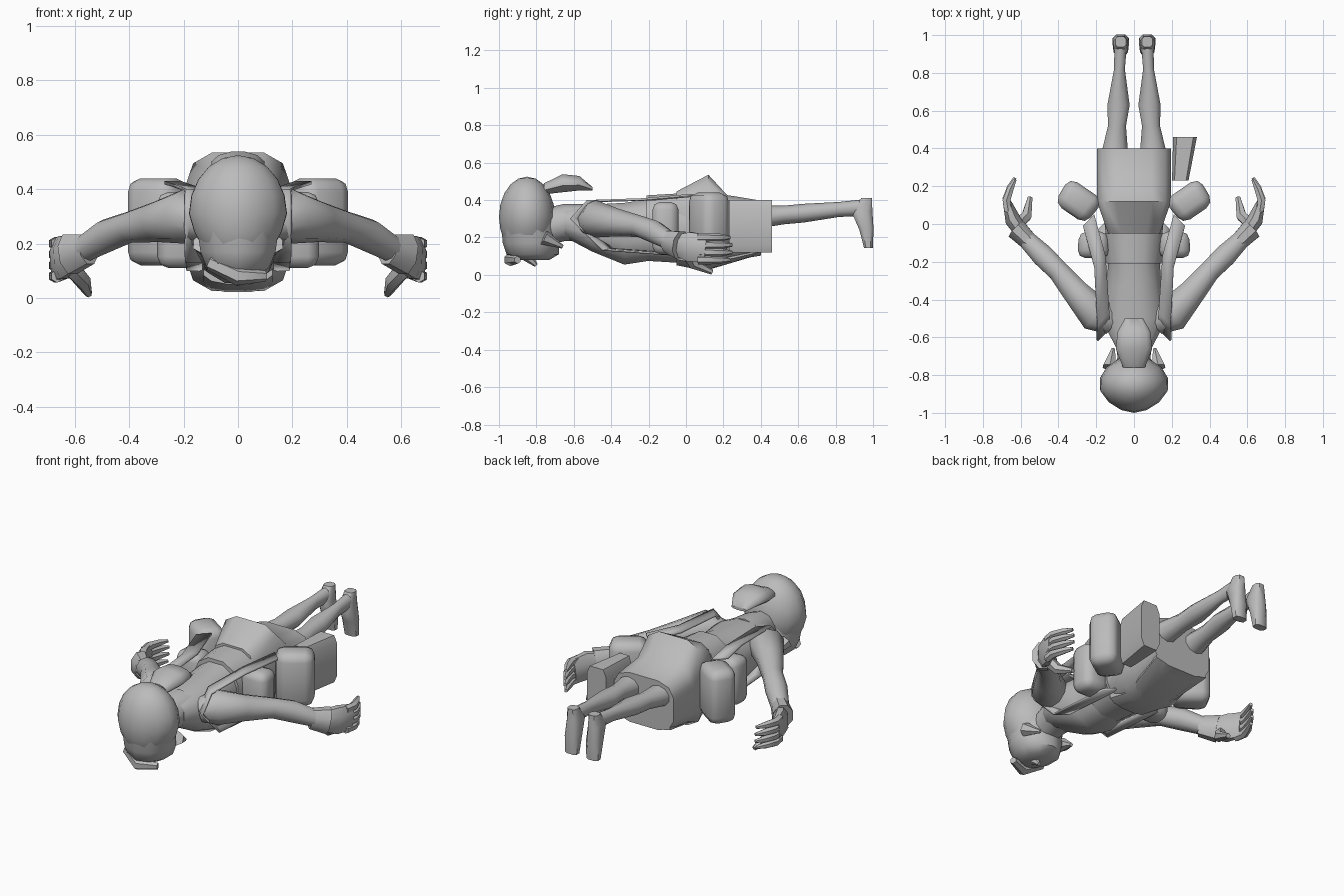
import bpy, bmesh, math
from mathutils import Vector, Matrix

if "Cube" in bpy.data.objects:
    bpy.data.objects.remove(bpy.data.objects["Cube"])

SHADE = (.5, .5, .5, 1)
grey = bpy.data.materials.new("plain grey")
grey.use_nodes = True
grey.diffuse_color = SHADE
grey.node_tree.nodes["Principled BSDF"].inputs["Base Color"].default_value = SHADE

ALONG, UPRIGHT = Vector((0, 1, 0)), Vector((0, 0, 1))


def finish(name, bm, mirrored=False, thickness=0, smooth_angle=50):
    """Turn a bmesh into a shaded object, optionally thickened and mirrored in x."""
    bmesh.ops.recalc_face_normals(bm, faces=bm.faces)
    mesh = bpy.data.meshes.new(name)
    bm.to_mesh(mesh)
    bm.free()
    mesh.materials.append(grey)
    part = bpy.data.objects.new(name, mesh)
    bpy.context.collection.objects.link(part)
    bpy.ops.object.select_all(action='DESELECT')
    part.select_set(True)
    bpy.context.view_layer.objects.active = part
    bpy.ops.object.shade_smooth_by_angle(angle=math.radians(smooth_angle))
    if thickness:
        part.modifiers.new("thickness", 'SOLIDIFY').thickness = thickness
    if mirrored:
        part.modifiers.new("other side", 'MIRROR').use_mirror_merge = False
    return part


def loft(name, path, widths, heights=None, sides=10, roundness=1.0, axis=None, mirrored=False):
    """Join rings along a path; each ring has a half width and a half height."""
    bm = bmesh.new()
    points = [Vector(point) for point in path]
    heights = heights or widths
    loops = []
    for index, (centre, width, height) in enumerate(zip(points, widths, heights)):
        before = points[max(index - 1, 0)]
        after = points[min(index + 1, len(points) - 1)]
        direction = axis or (after - before).normalized()
        reference = ALONG if abs(direction.z) > .9 else UPRIGHT
        across = direction.cross(reference).normalized()
        over = across.cross(direction)
        loop = []
        for corner in range(sides):
            angle = math.tau * (corner + .5) / sides
            c, s = math.cos(angle), math.sin(angle)
            sideways = math.copysign(abs(c) ** roundness, c) * width
            upward = math.copysign(abs(s) ** roundness, s) * height
            loop.append(bm.verts.new(centre + across * sideways + over * upward))
        loops.append(loop)
    for first, second in zip(loops, loops[1:]):
        for corner in range(sides):
            following = (corner + 1) % sides
            bm.faces.new((first[corner], first[following], second[following], second[corner]))
    bm.faces.new(loops[0])
    bm.faces.new(loops[-1])
    return finish(name, bm, mirrored)


def body_loft(name, stations, roundness):
    """Trunk piece on the centre line: stations are (y, z, half width, half height)."""
    ys, zs, widths, heights = zip(*stations)
    path = [(0, y, z) for y, z in zip(ys, zs)]
    return loft(name, path, widths, heights, 12, roundness, ALONG)


def egg(name, centre, radii, taper):
    """Sphere scaled to radii, narrowing toward the face and toward the crown."""
    bm = bmesh.new()
    bmesh.ops.create_uvsphere(bm, u_segments=14, v_segments=10, radius=1)
    for vert in bm.verts:
        vert.co.x *= 1 - taper * max(0, -vert.co.z)
        vert.co.x *= 1 - taper * max(0, -vert.co.y) ** 2
        vert.co *= Vector(radii)
    bmesh.ops.translate(bm, vec=centre, verts=bm.verts)
    return finish(name, bm)


def pouch(name, centre, size, flare, spin=0):
    """Pair of bevelled boxes, wider at the end nearer the feet by the flare."""
    bm = bmesh.new()
    bmesh.ops.create_cube(bm, size=1)
    for vert in bm.verts:
        if vert.co.y > 0:
            vert.co.x *= 1 + flare
    bmesh.ops.scale(bm, vec=size, verts=bm.verts)
    bmesh.ops.bevel(bm, geom=bm.edges[:], offset=min(size) * .3, segments=2,
                    profile=.5, affect='EDGES')
    bmesh.ops.rotate(bm, matrix=Matrix.Rotation(spin, 3, 'Z'), verts=bm.verts)
    bmesh.ops.translate(bm, vec=centre, verts=bm.verts)
    return finish(name, bm, True)


# Head and hair
egg("head", (0, -.85, .31), (.185, .15, .215), .2)
loft("face", [(0, -.85, .3), (0, -.83, .17), (0, -.82, .11), (0, -.82, .08)],
     (.165, .145, .12, .07), (.14, .15, .14, .09), axis=UPRIGHT)
loft("nose", [(0, -.85, .1), (0, -.8, .05)], (.03, .01), sides=6)
loft("fringe", [(-.1, -.9, .13), (0, -.94, .08), (.1, -.9, .08)], (.03, .035, .02), sides=6)
body_loft("hair_bun", [(-.76, .46, .06, .03), (-.66, .49, .1, .05), (-.57, .49, .09, .04),
                       (-.5, .46, .05, .01)], 1)
loft("hair_points", [(.13, -.76, .2), (.11, -.66, .15)], (.04, .01), sides=6, mirrored=True)
loft("neck", [(0, -.78, .25), (0, -.65, .28), (0, -.55, .28)], (.08, .1, .13), (.1, .1, .1),
     axis=ALONG)

# Trunk, belt and clothing over the hips
body_loft("torso", [(-.65, .28, .1, .08), (-.5, .25, .18, .13), (-.33, .22, .15, .17),
                    (-.2, .24, .14, .17), (0, .25, .16, .18)], .85)
body_loft("belt", [(-.21, .25, .15, .18), (-.05, .25, .17, .19)], .8)
body_loft("hips", [(-.05, .26, .14, .19), (.12, .28, .2, .26), (.22, .25, .2, .18),
                   (.4, .25, .2, .15)], .55)
body_loft("front_flap", [(-.05, .1, .13, .05), (.1, .07, .13, .05), (.4, .13, .18, .02)], .8)

# Bags around the hips, with one box on the left side only
pouch("belt_pouches", (.215, -.11, .25), (.17, .14, .28), -.1)
pouch("hip_pouches", (.295, .12, .28), (.2, .16, .32), .1, .6)
loft("side_box", [(.245, .23, .26), (.27, .46, .26)], (.045, .065), (.145, .145), 8, .4, ALONG)

# Shoulder straps looping from back to chest
strap_bm = bmesh.new()
strap_rows = []
for x, y, z in [(.24, .02, .43), (.18, -.2, .41), (.16, -.5, .4), (.16, -.59, .3),
                (.16, -.42, .13), (.16, 0, .1)]:
    strap_rows.append([strap_bm.verts.new((x + edge, y - edge, z)) for edge in (-.03, .03)])
for upper, lower in zip(strap_rows, strap_rows[1:]):
    strap_bm.faces.new((upper[0], upper[1], lower[1], lower[0]))
finish("shoulder_straps", strap_bm, True, .012)

# Arms
loft("arms", [(.12, -.52, .28), (.2, -.48, .3), (.3, -.37, .28), (.4, -.25, .26),
              (.48, -.17, .23), (.6, -.05, .16)],
     (.07, .1, .075, .058, .062, .045), mirrored=True)
loft("cuffs", [(.55, -.1, .18), (.62, -.03, .16)], (.05, .06), (.06, .08), 8, mirrored=True)
loft("palms", [(.59, -.05, .16), (.64, .02, .15), (.67, .11, .14)],
     (.04, .045, .025), (.06, .085, .08), 8, mirrored=True)

# Fingers stacked by height, each bending inward at the tip
FINGER_BENDS = [(0, -.02), (.01, .04), (-.01, .1), (-.035, .15)]
for number, label in enumerate(("little", "ring", "middle", "index")):
    height = .2 - number * .04
    reach = .1 - abs(number - 1.5) * .01
    path = [(.665 + inward, reach + forward, height) for inward, forward in FINGER_BENDS]
    loft(label + "_fingers", path, (.024, .024, .02, .01), sides=6, mirrored=True)
loft("thumbs", [(.62, 0, .12), (.57, .04, .06), (.55, .14, .015)], (.035, .03, .014),
     sides=6, mirrored=True)

# Legs, and feet pointing down with the soles facing back
loft("legs", [(.1, .25, .29), (.1, .4, .31), (.09, .52, .32), (.082, .63, .33),
              (.077, .82, .35), (.07, .96, .36)],
     (.09, .07, .05, .062, .03, .035), (.1, .06, .05, .05, .04, .045), axis=ALONG, mirrored=True)
loft("feet", [(.07, .965, .41), (.07, .94, .34), (.07, .965, .24), (.07, .975, .145)],
     (.03, .04, .045, .04), (.03, .06, .04, .025), 8, .7, UPRIGHT, True)
